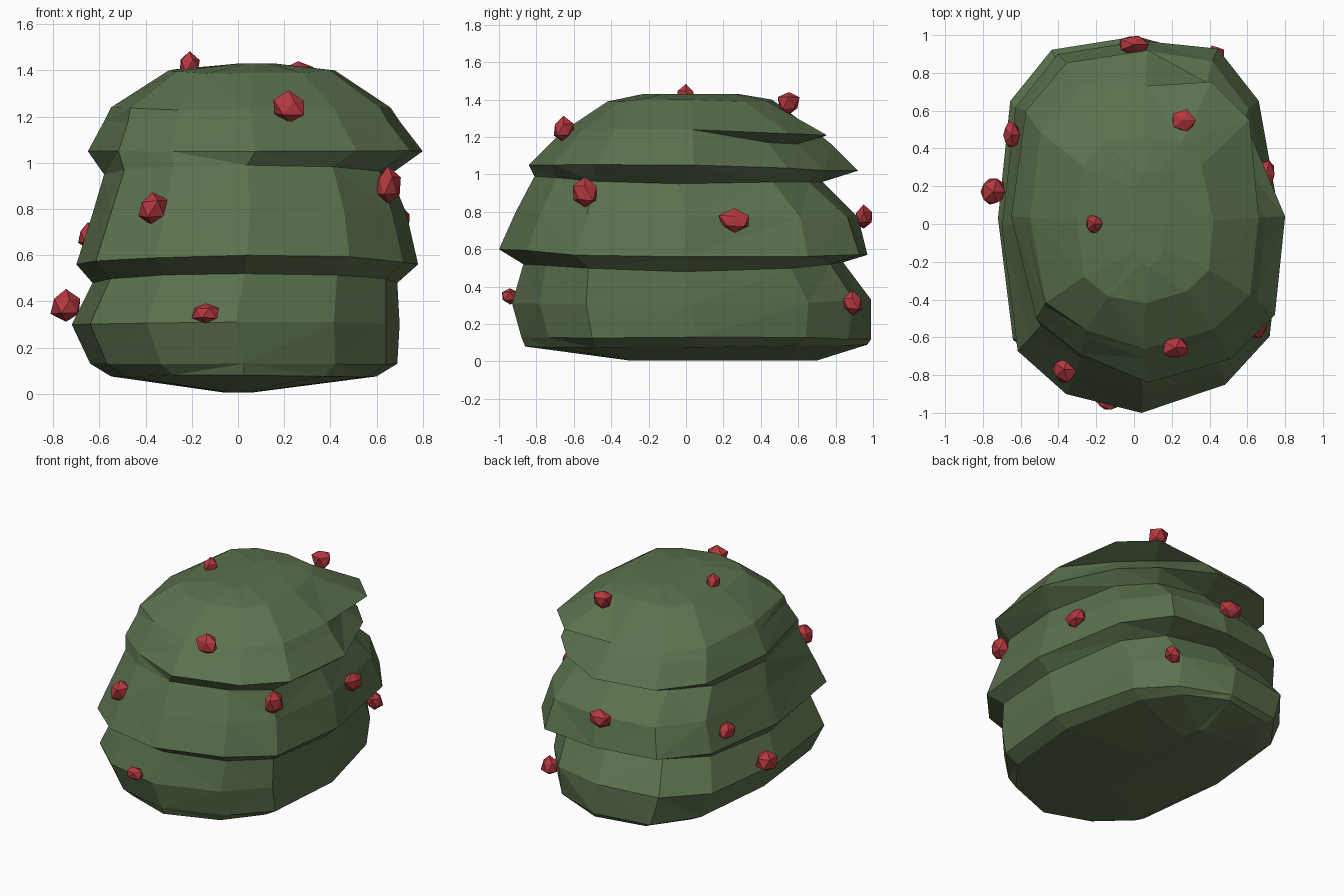
import bpy, bmesh, random

random.seed(4)

# Plan outline shared by the rings, as fractions of the half width and depth
OUTLINE = [(1, 0), (0.83, 0.67), (0.53, 0.93), (0, 1), (-0.60, 0.93), (-0.90, 0.64),
           (-1, 0), (-0.89, -0.67), (-0.54, -0.90), (0, -1), (0.60, -0.85), (0.92, -0.59)]
SIDES = len(OUTLINE)


def material(name, rgb):
    m = bpy.data.materials.new(name)
    m.diffuse_color = (*rgb, 1)
    return m


def finish(bm, name, mat):
    bmesh.ops.recalc_face_normals(bm, faces=bm.faces)
    me = bpy.data.meshes.new(name)
    bm.to_mesh(me)
    bm.free()
    me.materials.append(mat)
    ob = bpy.data.objects.new(name, me)
    bpy.context.collection.objects.link(ob)


leaf = material("leaf green", (0.105, 0.165, 0.075))
berry_red = material("berry red", (0.46, 0.04, 0.05))


def ring(bm, x0, x1, y0, y1, z_front, z_mid, z_back, wobble, back_right=1.0, front_left=1.0):
    """Loop bending in height from front to back; two corners can be pulled in or out."""
    verts = []
    for i, (u, v) in enumerate(OUTLINE):
        end = z_back if v > 0 else z_front
        z = z_mid + (end - z_mid) * v * v
        k = 1.0
        if i % 3:                                  # keep the four extremes exact
            k += random.uniform(-wobble, wobble)
            z += random.uniform(-wobble, wobble) * 0.5
        if i in (1, 2):
            k *= back_right
        elif i in (7, 8):
            k *= front_left
        verts.append(bm.verts.new(((x0 + x1) / 2 + u * k * (x1 - x0) / 2,
                                   (y0 + y1) / 2 + v * k * (y1 - y0) / 2, z)))
    return verts


# Foliage: three overhanging tiers lofted through rings
# x min, x max, y min, y max, z front, z middle, z back, wobble, back right, front left
RINGS = [
    (-0.06, 0.06, -0.30, 0.70, 0.005, 0.005, 0.005, 0.0),
    (-0.55, 0.60, -0.86, 0.97, 0.08, 0.075, 0.09, 0.01, 0.92, 0.98),
    (-0.64, 0.69, -0.88, 0.99, 0.13, 0.13, 0.12, 0.01, 0.93),
    (-0.72, 0.70, -0.93, 0.99, 0.31, 0.30, 0.33, 0.01, 0.98),
    (-0.63, 0.69, -0.87, 0.84, 0.52, 0.48, 0.53, 0.01),     # lower crease
    (-0.70, 0.78, -1.00, 0.97, 0.60, 0.56, 0.57, 0.01, 1.02),  # middle lip
    (-0.63, 0.73, -0.91, 0.92, 0.80, 0.78, 0.77, 0.015),
    (-0.58, 0.66, -0.81, 0.73, 0.99, 0.95, 0.96, 0.01, 0.98, 0.97),  # upper crease
    (-0.65, 0.80, -0.84, 0.92, 1.05, 1.05, 1.02, 0.01, 0.86, 0.91),  # top lip
    (-0.58, 0.70, -0.71, 0.78, 1.18, 1.18, 1.16, 0.0, 0.80, 0.94),   # fold
    (-0.55, 0.66, -0.66, 0.73, 1.23, 1.24, 1.20, 0.01, 1.10, 0.96),
    (-0.30, 0.42, -0.42, 0.46, 1.39, 1.40, 1.40, 0.02),
    (0.00, 0.16, -0.23, 0.28, 1.43, 1.43, 1.43, 0.0),
]
bm = bmesh.new()
loops = [ring(bm, *r) for r in RINGS]
for low, high in zip(loops, loops[1:]):
    for i in range(SIDES):
        j = (i + 1) % SIDES
        bm.faces.new((low[i], low[j], high[j], high[i]))
bm.faces.new(loops[0][::-1])
bm.faces.new(loops[-1])
bmesh.ops.triangulate(bm, faces=bm.faces[:], quad_method='SHORT_EDGE')
finish(bm, "foliage", leaf)

# Berries: chipped little balls; centre, then half size on each axis
BERRIES = [
    (-0.37, -0.77, 0.80, 0.07, 0.07, 0.07),
    (0.22, -0.655, 1.24, 0.08, 0.055, 0.065),
    (0.65, -0.54, 0.90, 0.06, 0.07, 0.08),
    (0.70, 0.26, 0.75, 0.05, 0.085, 0.06),
    (-0.14, -0.94, 0.35, 0.06, 0.05, 0.045),
    (-0.21, 0.00, 1.42, 0.05, 0.05, 0.055),
    (0.26, 0.55, 1.38, 0.065, 0.06, 0.065),
    (-0.745, 0.17, 0.38, 0.065, 0.075, 0.065),
    (-0.65, 0.47, 0.68, 0.045, 0.075, 0.055),
    (0.00, 0.95, 0.77, 0.09, 0.05, 0.06),
    (0.43, 0.89, 0.31, 0.055, 0.055, 0.06),
]
for n, (x, y, z, sx, sy, sz) in enumerate(BERRIES, 1):
    bm = bmesh.new()
    bmesh.ops.create_icosphere(bm, subdivisions=1, radius=1)
    for v in bm.verts:
        v.co *= random.uniform(0.88, 1.18)
        v.co = (x + v.co.x * sx, y + v.co.y * sy, z + v.co.z * sz)
    finish(bm, f"berry_{n}", berry_red)
